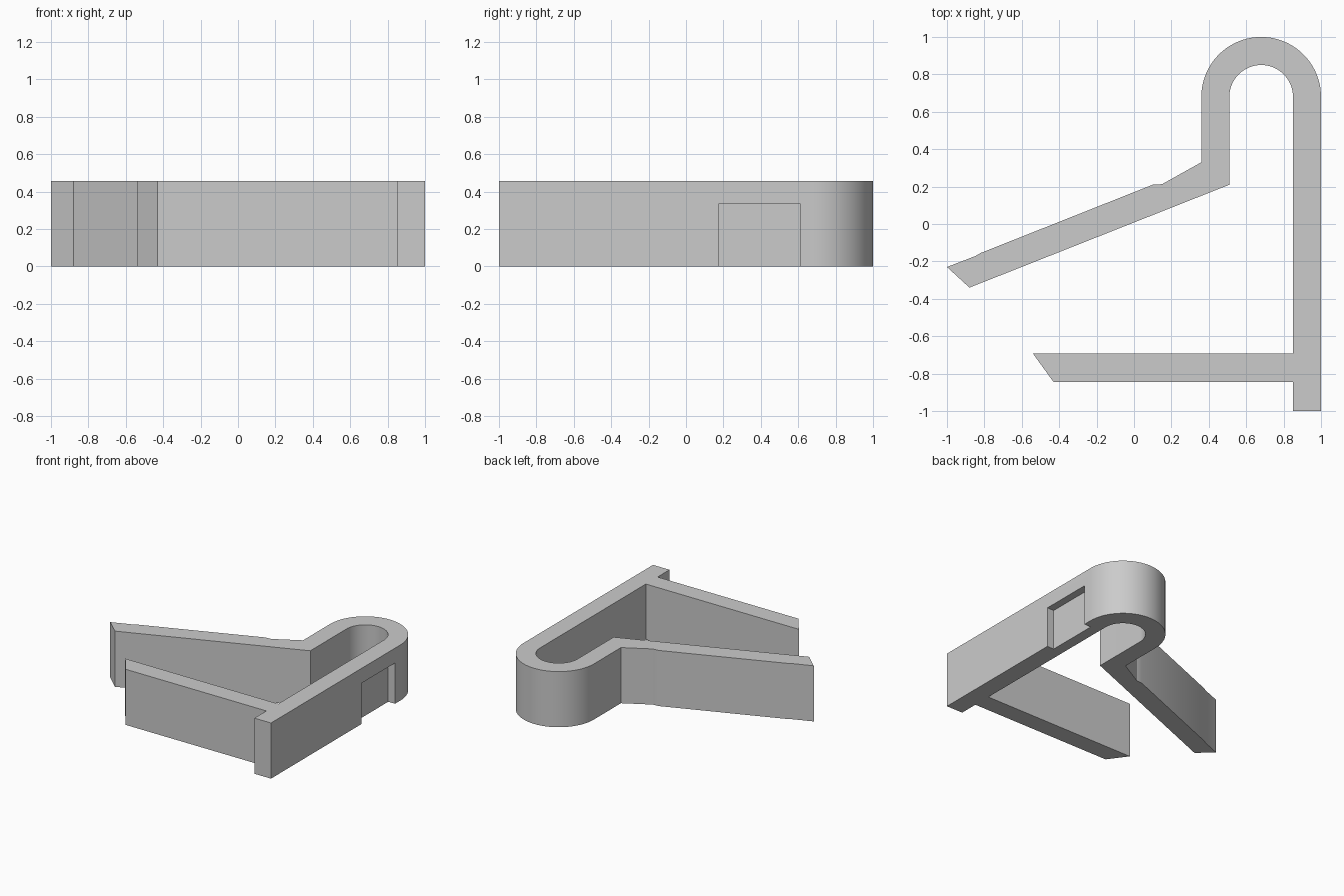
import bpy, bmesh, math

if "Cube" in bpy.data.objects:
    bpy.data.objects.remove(bpy.data.objects["Cube"])

HEIGHT = 0.457
BEND = (0.68, 0.68)  # centre of the round spring bend


def arc(radius, start, end, steps=40):
    """Points on the bend between two angles in degrees."""
    pts = []
    for i in range(steps + 1):
        a = math.radians(start + (end - start) * i / steps)
        pts.append((BEND[0] + radius * math.cos(a), BEND[1] + radius * math.sin(a)))
    return pts


def extrude_profile(name, points, z0, z1):
    """Extrude a closed plan outline from z0 to z1."""
    bm = bmesh.new()
    base = bm.faces.new([bm.verts.new((x, y, z0)) for x, y in points])
    top = bmesh.ops.extrude_face_region(bm, geom=[base])["geom"]
    bmesh.ops.translate(bm, vec=(0, 0, z1 - z0),
                        verts=[v for v in top if isinstance(v, bmesh.types.BMVert)])
    bmesh.ops.recalc_face_normals(bm, faces=bm.faces)
    mesh = bpy.data.meshes.new(name)
    bm.to_mesh(mesh)
    bm.free()
    obj = bpy.data.objects.new(name, mesh)
    bpy.context.collection.objects.link(obj)
    return obj


grey = bpy.data.materials.new("plain_grey")
grey.use_nodes = True
colour = (0.6, 0.6, 0.6, 1)
grey.diffuse_color = colour
grey.node_tree.nodes["Principled BSDF"].inputs["Base Color"].default_value = colour

# Clip outline: back wall, round bend, slanted arm, straight arm
outline = [(0.85, -1), (1, -1)]
outline += arc(0.32, 0, 180)
outline += [(0.36, 0.33), (0.15, 0.213), (0.10, 0.21), (-0.82, -0.155), (-0.85, -0.172),
            (-1, -0.23), (-0.88, -0.34), (-0.73, -0.281), (0.51, 0.21)]
outline += arc(0.17, 180, 0)
outline += [(0.85, -0.693), (-0.54, -0.693), (-0.43, -0.845), (0.85, -0.845)]
clip = extrude_profile("clip_body", outline, 0, HEIGHT)
clip.data.materials.append(grey)

# Shallow pocket in the outside of the back wall, open at the bottom
pocket = extrude_profile("pocket_cutter",
                         [(0.938, 0.177), (1.1, 0.177), (1.1, 0.61), (0.938, 0.61)],
                         -0.1, 0.335)
pocket.data.materials.append(grey)
cut = clip.modifiers.new("pocket", "BOOLEAN")
cut.operation = "DIFFERENCE"
cut.solver = "EXACT"
cut.object = pocket

bpy.context.view_layer.objects.active = clip
clip.select_set(True)
bpy.ops.object.modifier_apply(modifier=cut.name)
bpy.data.objects.remove(pocket)
bpy.ops.object.shade_smooth_by_angle(angle=math.radians(20))
